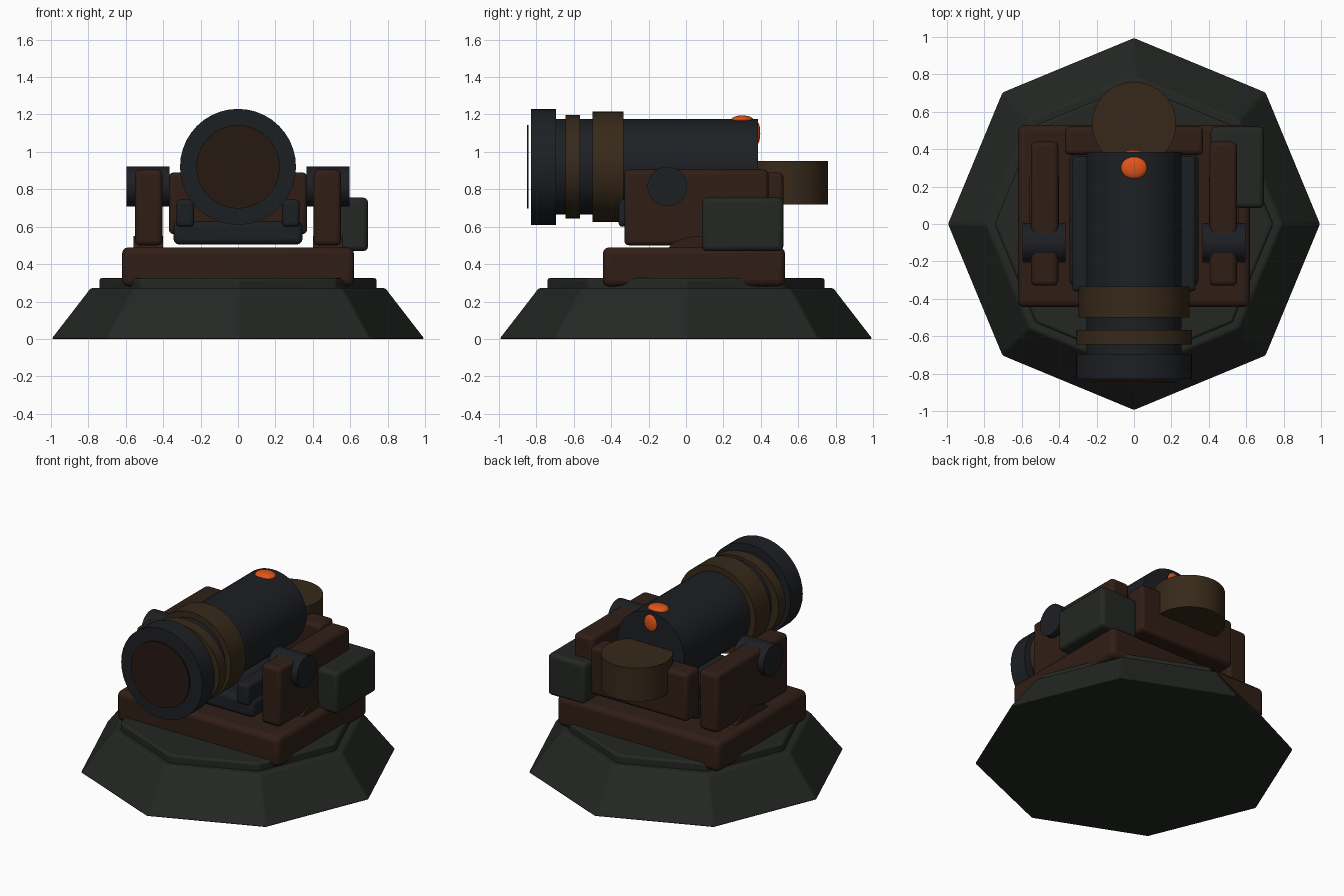
import bpy
from math import radians, pi

if "Cube" in bpy.data.objects:
    bpy.data.objects.remove(bpy.data.objects["Cube"])


def material(name, colour, rough=0.7):
    m = bpy.data.materials.new(name)
    m.use_nodes = True
    m.diffuse_color = (*colour, 1)
    shader = m.node_tree.nodes["Principled BSDF"]
    shader.inputs["Base Color"].default_value = (*colour, 1)
    shader.inputs["Roughness"].default_value = rough
    return m


wood = material("dark_wood", (0.03, 0.013, 0.008))
iron = material("iron", (0.012, 0.014, 0.017))
stone = material("stone", (0.017, 0.02, 0.017))
bronze = material("bronze", (0.038, 0.022, 0.01))
soot = material("bore_dark", (0.02, 0.009, 0.006))
glow = material("ember", (0.75, 0.09, 0.01))


def finish(name, mat, bevel=0.0, smooth=True):
    ob = bpy.context.object
    ob.name = name
    ob.data.materials.append(mat)
    bpy.ops.object.transform_apply(location=False, rotation=True, scale=True)
    if smooth:
        bpy.ops.object.shade_smooth_by_angle(angle=radians(35))
    if bevel:
        mod = ob.modifiers.new("Bevel", "BEVEL")
        mod.width = bevel
        mod.segments = 3
        mod.limit_method = "ANGLE"
        mod.angle_limit = radians(30)
    return ob


def box(name, xs, ys, zs, mat, bevel=0.02):
    spans = (xs, ys, zs)
    bpy.ops.mesh.primitive_cube_add(size=1, location=[sum(s) / 2 for s in spans])
    bpy.context.object.scale = [s[1] - s[0] for s in spans]
    return finish(name, mat, bevel)


def rod(name, axis, centre, radius, length, mat, squash=(1, 1), bevel=0.0):
    """Cylinder along an axis; squash scales its two cross directions."""
    turn = {"X": (0, pi / 2, 0), "Y": (pi / 2, 0, 0), "Z": (0, 0, 0)}[axis]
    bpy.ops.mesh.primitive_cylinder_add(vertices=40, radius=radius, depth=length,
                                        location=centre, rotation=turn)
    bpy.context.object.scale = (*squash, 1)
    return finish(name, mat, bevel)


def frustum(name, r1, r2, z1, z2, mat, bevel):
    bpy.ops.mesh.primitive_cone_add(vertices=8, radius1=r1, radius2=r2,
                                    depth=z2 - z1, location=(0, 0, (z1 + z2) / 2))
    return finish(name, mat, bevel)


def ember(name, centre, scale):
    bpy.ops.mesh.primitive_uv_sphere_add(segments=24, ring_count=12, radius=1,
                                         location=centre)
    bpy.context.object.scale = scale
    return finish(name, glow)


# Octagonal plinth
frustum("plinth", 1.0, 0.79, 0, 0.272, stone, 0.012)
frustum("plinth_step", 0.745, 0.745, 0.24, 0.325, stone, 0.015)

# Carriage
box("carriage_bed", (-0.62, 0.62), (-0.445, 0.53), (0.28, 0.49), wood, 0.035)
box("rear_transom", (-0.37, 0.37), (0.37, 0.52), (0.56, 0.89), wood, 0.025)
box("cradle_plate", (-0.345, 0.345), (-0.33, 0.37), (0.505, 0.63), iron, 0.03)
for side, label in ((1, "left"), (-1, "right")):
    def span(a, b):
        return sorted((side * a, side * b))
    box(label + "_cheek", span(0.405, 0.55), (-0.33, 0.44), (0.5, 0.905), wood, 0.025)
    box(label + "_cradle_rail", span(0.235, 0.33), (-0.36, 0.36), (0.6, 0.745), iron)
    rod(label + "_cheek_foot", "X", (side * 0.48, 0.08, 0.47), 0.08, 0.16, wood, (1, 2.2))
    rod(label + "_trunnion", "X", (side * 0.48, -0.1, 0.815), 0.106, 0.23, iron)

# Side chest and rear keg
box("side_chest", (0.41, 0.695), (0.085, 0.52), (0.47, 0.755), stone, 0.025)
rod("rear_keg", "Z", (0, 0.535, 0.835), 0.225, 0.23, bronze)

# Gun tube, with its bands and muzzle
AXIS_Z = 0.92
tube_parts = (
    ("gun_barrel", 0.255, -0.75, 0.385, iron, 1),
    ("wide_band", 0.296, -0.5, -0.335, bronze, 1),
    ("narrow_band", 0.276, -0.645, -0.568, bronze, 1.12),
    ("muzzle_ring", 0.31, -0.83, -0.695, iron, 1),
    ("bore_disc", 0.223, -0.85, -0.842, soot, 1),
)
for name, radius, y1, y2, mat, widen in tube_parts:
    rod(name, "Y", (0, (y1 + y2) / 2, AXIS_Z), radius, y2 - y1, mat, (widen, 1))

# Glowing vents
ember("top_vent", (0, 0.3, 1.17), (0.07, 0.06, 0.025))
ember("breech_vent", (0, 0.38, 1.1), (0.05, 0.017, 0.06))
